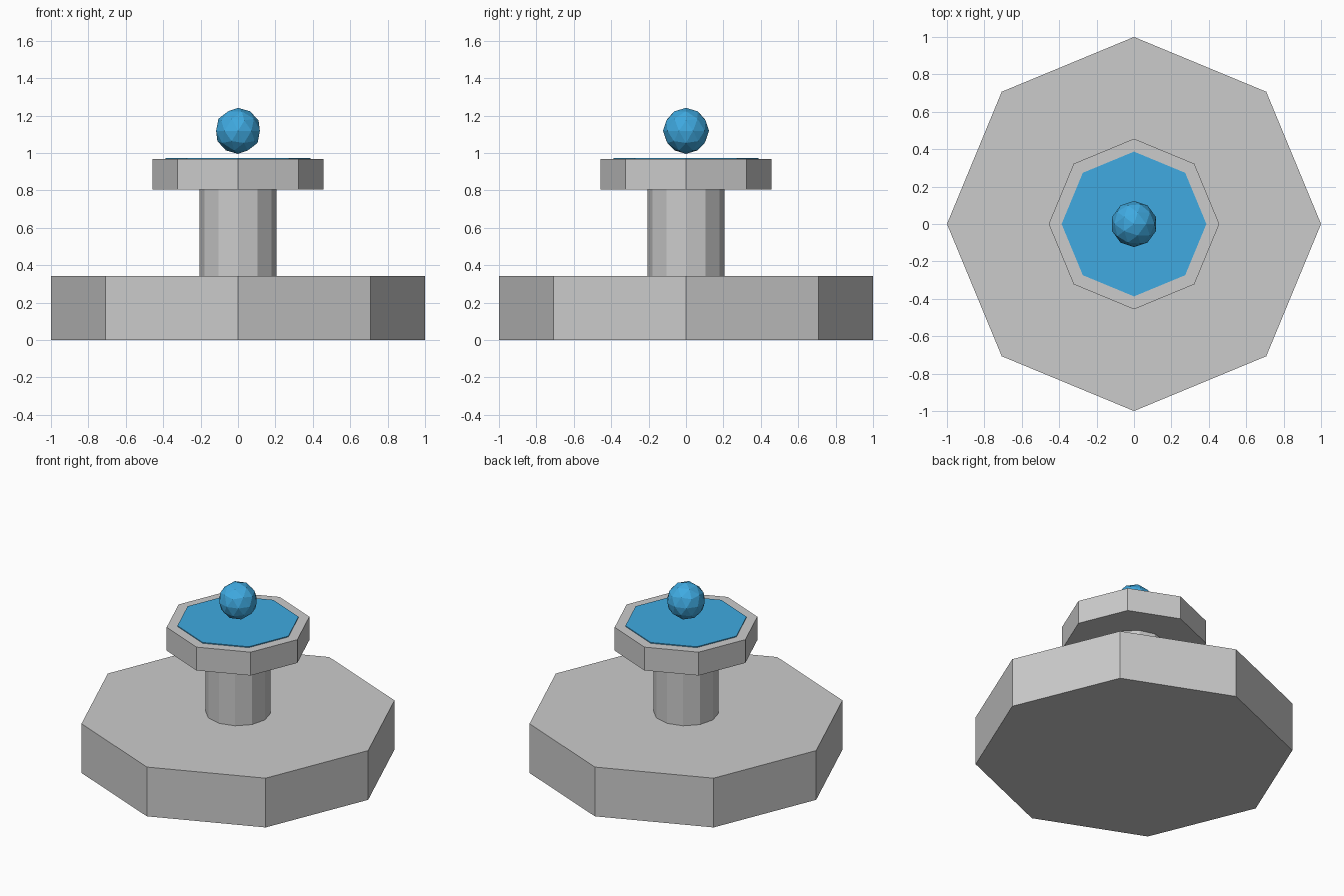
import bpy

if "Cube" in bpy.data.objects:
    bpy.data.objects.remove(bpy.data.objects["Cube"])

# Blue accent material
blue = bpy.data.materials.new("blue")
blue.diffuse_color = (0.05, 0.40, 0.75, 1)
blue.use_nodes = True
blue.node_tree.nodes["Principled BSDF"].inputs["Base Color"].default_value = blue.diffuse_color


def prism(name, sides, radius, z0, z1, mat=None):
    """Upright flat-sided prism between two heights."""
    bpy.ops.mesh.primitive_cylinder_add(vertices=sides, radius=radius, depth=z1 - z0,
                                        location=(0, 0, (z0 + z1) / 2))
    ob = bpy.context.object
    ob.name = name
    if mat:
        ob.data.materials.append(mat)
    return ob


# Pedestal: wide octagonal base, twelve-sided column, octagonal platform
prism("base", 8, 1.0, 0.0, 0.342)
prism("column", 12, 0.206, 0.342, 0.805)
prism("platform", 8, 0.456, 0.805, 0.967)

# Thin blue plate on the platform
prism("top_plate", 8, 0.387, 0.967, 0.973, blue)

# Floating faceted orb
bpy.ops.mesh.primitive_ico_sphere_add(subdivisions=2, radius=0.123, location=(0, 0, 1.118))
orb = bpy.context.object
orb.name = "orb"
orb.data.materials.append(blue)
